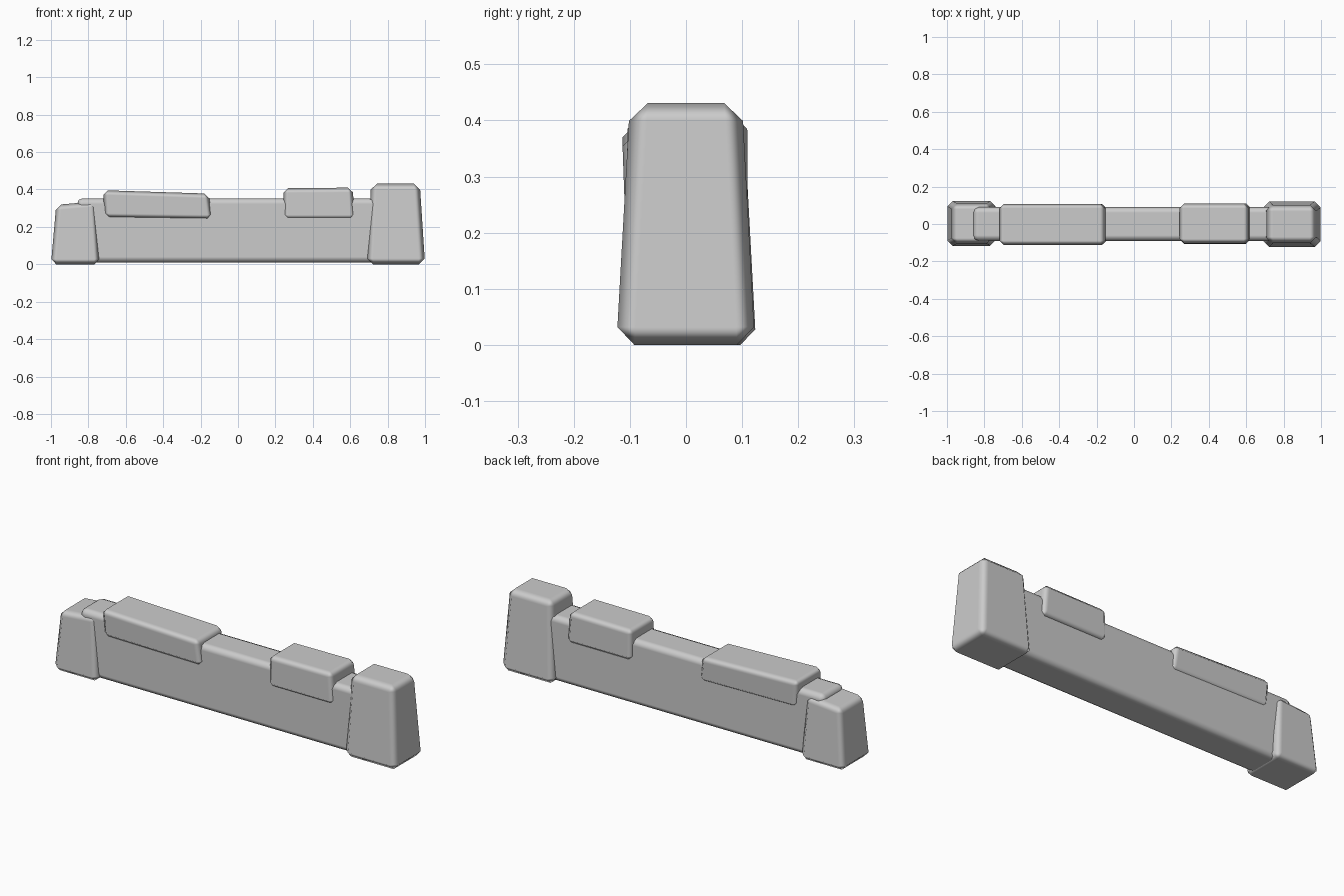
import bpy

if "Cube" in bpy.data.objects:
    bpy.data.objects.remove(bpy.data.objects["Cube"])


def block(name, profile, y_bottom, y_top, bevel, segments=1):
    """Bevelled six-sided block. profile = xz corners: bottom left, bottom right, top right, top left."""
    depths = (y_bottom, y_bottom, y_top, y_top)
    verts = [(x, d[side], z) for side in (0, 1) for (x, z), d in zip(profile, depths)]
    faces = [(0, 1, 2, 3), (7, 6, 5, 4)]
    faces += [(i, i + 4, (i + 1) % 4 + 4, (i + 1) % 4) for i in range(4)]
    mesh = bpy.data.meshes.new(name)
    mesh.from_pydata(verts, [], faces)
    mesh.shade_smooth()
    obj = bpy.data.objects.new(name, mesh)
    bpy.context.collection.objects.link(obj)
    mod = obj.modifiers.new("bevel", "BEVEL")
    mod.width = bevel
    mod.segments = segments
    mod.limit_method = 'NONE'
    mod.harden_normals = True
    return obj


# Long low wall, its ends buried in the posts
block("wall", [(-0.86, 0.01), (0.86, 0.01), (0.86, 0.353), (-0.86, 0.353)],
      (-0.09, 0.09), (-0.09, 0.09), 0.03, 2)

# Tapered end posts, the right one taller
block("left_post", [(-1.0, 0.0), (-0.74, 0.0), (-0.762, 0.336), (-0.972, 0.318)],
      (-0.118, 0.125), (-0.103, 0.107), 0.028)
block("right_post", [(0.69, 0.0), (1.0, 0.0), (0.972, 0.431), (0.711, 0.431)],
      (-0.124, 0.123), (-0.1, 0.1), 0.032)

# Coping stones straddling the top of the wall
block("left_coping", [(-0.712, 0.248), (-0.138, 0.24), (-0.157, 0.378), (-0.722, 0.396)],
      (-0.109, 0.103), (-0.114, 0.109), 0.025)
block("right_coping", [(0.243, 0.24), (0.627, 0.24), (0.612, 0.41), (0.243, 0.407)],
      (-0.106, 0.11), (-0.104, 0.109), 0.025)
